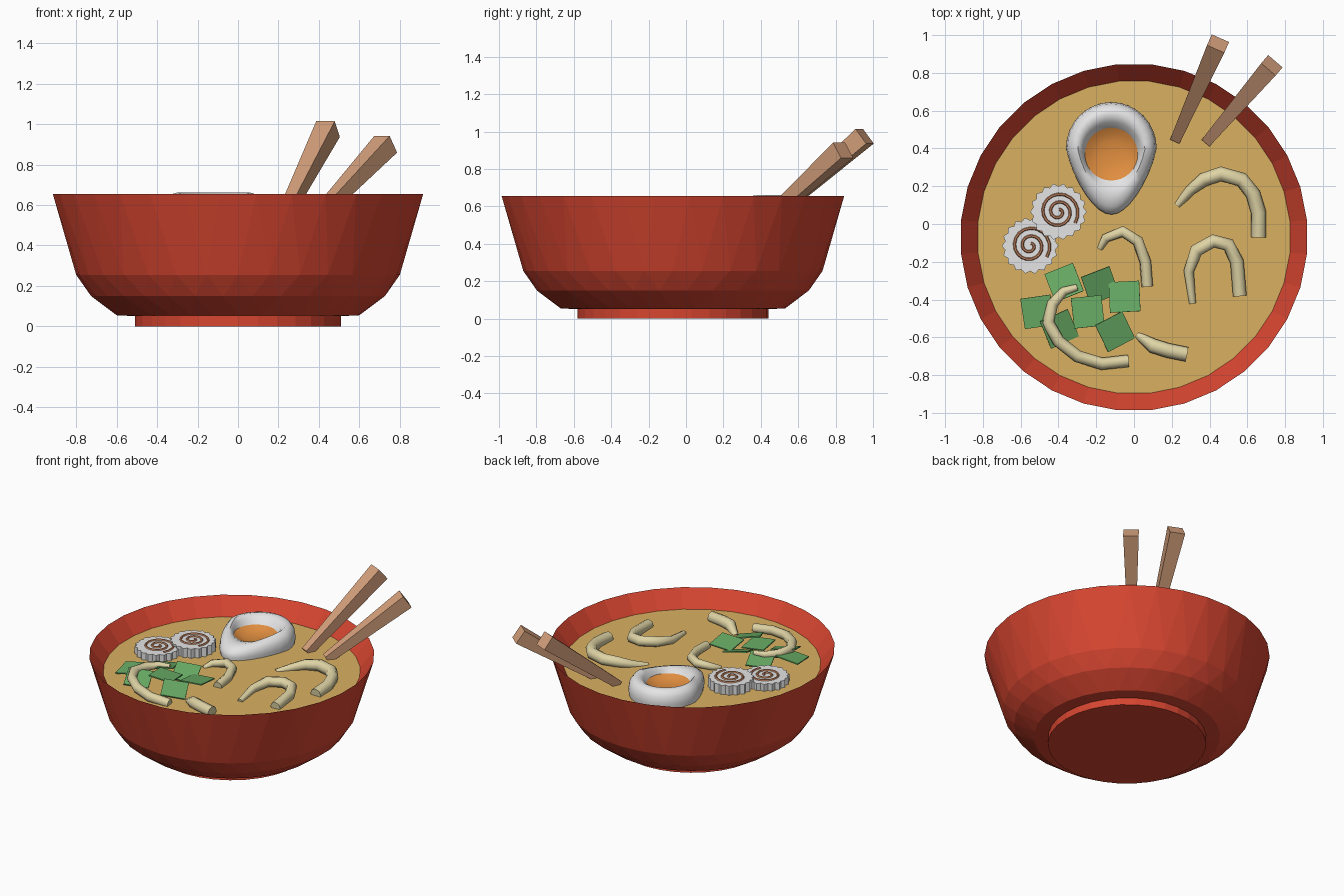
import bpy, bmesh, math
from mathutils import Vector, Matrix

if "Cube" in bpy.data.objects:
    bpy.data.objects.remove(bpy.data.objects["Cube"])

SEG = 32
BOWL_Y = -0.07
SOUP_Z = 0.54


def material(name, r, g, b):
    m = bpy.data.materials.new(name)
    m.use_nodes = True
    m.diffuse_color = (r, g, b, 1)
    m.node_tree.nodes["Principled BSDF"].inputs["Base Color"].default_value = (r, g, b, 1)
    return m


RED = material("red_lacquer", 0.68, 0.06, 0.03)
BROTH = material("broth", 0.70, 0.44, 0.12)
WHITE = material("white", 0.78, 0.78, 0.78)
YOLK = material("yolk_orange", 0.75, 0.27, 0.05)
GREEN = material("leaf_green", 0.14, 0.41, 0.13)
WOOD = material("wood", 0.66, 0.35, 0.20)
NOODLE = material("noodle_cream", 0.74, 0.66, 0.38)
SWIRL = material("swirl", 0.62, 0.26, 0.13)


def add(name, data, mat, smooth=None):
    ob = bpy.data.objects.new(name, data)
    bpy.context.collection.objects.link(ob)
    data.materials.append(mat)
    if smooth:
        bpy.ops.object.select_all(action="DESELECT")
        ob.select_set(True)
        bpy.context.view_layer.objects.active = ob
        bpy.ops.object.shade_smooth_by_angle(angle=math.radians(smooth))
    return ob


def loft(name, rings, mat, start=True, end=True, zigzag=(), smooth=None):
    """Skin rings of points; levels listed in zigzag are joined by triangles."""
    bm = bmesh.new()
    vs = [[bm.verts.new(p) for p in ring] for ring in rings]
    for level, (a, b) in enumerate(zip(vs, vs[1:])):
        n = len(a)
        for i in range(n):
            j = (i + 1) % n
            if level in zigzag:
                bm.faces.new((a[i], a[j], b[i]))
                bm.faces.new((b[i], a[j], b[j]))
            else:
                bm.faces.new((a[i], a[j], b[j], b[i]))
    if start:
        bm.faces.new(vs[0][::-1])
    if end:
        bm.faces.new(vs[-1])
    me = bpy.data.meshes.new(name)
    bm.to_mesh(me)
    bm.free()
    return add(name, me, mat, smooth)


def circle(r, z, cx=0.0, cy=BOWL_Y, shift=0.0, n=SEG):
    return [Vector((cx + r * math.cos(math.tau * (i + shift) / n),
                    cy + r * math.sin(math.tau * (i + shift) / n), z)) for i in range(n)]


# Bowl: foot, faceted zigzag belly, flared wall, inner lip
loft("bowl_foot", [circle(0.51, 0), circle(0.51, 0.06)], RED)
loft("bowl", [circle(0.50, 0.05), circle(0.60, 0.055), circle(0.73, 0.15, shift=0.5),
              circle(0.80, 0.255, shift=1), circle(0.92, 0.655, shift=1.5),
              circle(0.83, SOUP_Z, shift=1.5), circle(0.79, 0.46, shift=1.5)],
     RED, end=False, zigzag=(1, 2, 3))
loft("soup", [circle(0.80, 0.50, shift=0.5), circle(0.832, SOUP_Z, shift=0.5)], BROTH)


# Egg half with a hollow yolk
EGG_X, EGG_Y = -0.12, 0.40


def egg_ring(scale, z, drop):
    ring = []
    for i in range(SEG):
        t = math.tau * i / SEG
        s, c = math.sin(t), math.cos(t)
        low = max(0.0, -s)
        x = 0.24 * c * (1 - 0.3 * low)
        y = s * (0.35 if s < 0 else 0.245)
        ring.append(Vector((EGG_X + x * scale, EGG_Y - 0.02 * (1 - scale) + y * scale, z - drop * low)))
    return ring


yolk_rim = circle(0.14, 0.605, EGG_X, 0.37)
top = egg_ring(0.74, 0.662, 0.035)
between = [p.lerp(q, 0.55) + Vector((0, 0, 0.01)) for p, q in zip(top, yolk_rim)]
loft("egg_white", [egg_ring(0.95, 0.50, 0), egg_ring(1, 0.57, 0.01), egg_ring(0.97, 0.62, 0.03),
                   egg_ring(0.87, 0.653, 0.04), top, between, yolk_rim],
     WHITE, end=False, smooth=60)
loft("egg_yolk", [yolk_rim] + [circle(r, z, EGG_X, 0.37) for r, z in
                               ((0.11, 0.588), (0.07, 0.576), (0.02, 0.572))],
     YOLK, start=False, smooth=60)


def tube(name, points, depth, mat, radii=None, sides=2):
    cu = bpy.data.curves.new(name, "CURVE")
    cu.dimensions = "3D"
    cu.bevel_depth = depth
    cu.bevel_resolution = sides
    cu.use_fill_caps = True
    sp = cu.splines.new("POLY")
    sp.points.add(len(points) - 1)
    for i, p in enumerate(points):
        sp.points[i].co = (*p, 1)
        sp.points[i].radius = radii[i] if radii else 1
    tmp = bpy.data.objects.new(name + "_path", cu)
    bpy.context.collection.objects.link(tmp)
    me = bpy.data.meshes.new_from_object(tmp.evaluated_get(bpy.context.evaluated_depsgraph_get()))
    bpy.data.objects.remove(tmp)
    me.materials.clear()
    return add(name, me, mat, 50)


# Fish cake slices: scalloped discs with a spiral line
def fish_cake(name, x, y, z):
    teeth = 18
    ring = []
    for i in range(teeth * 4):
        t = math.tau * i / (teeth * 4)
        r = 0.142 + 0.008 * math.cos(teeth * t)
        ring.append(Vector((x + r * math.cos(t), y + r * math.sin(t), z)))
    loft(name, [[p - Vector((0, 0, 0.08)) for p in ring], ring], WHITE)
    path = []
    for i in range(41):
        u = i / 40
        a = -0.6 + u * 2.3 * math.tau
        r = 0.095 * (1 - u) + 0.012
        path.append((x + r * math.cos(a), y + r * math.sin(a), z))
    tube(name + "_swirl", path, 0.008, SWIRL, sides=1)


fish_cake("fish_cake_back", -0.40, 0.065, 0.605)
fish_cake("fish_cake_front", -0.55, -0.115, 0.59)


# Leaf squares: x, y, z, turn, tilt about x, tilt about y (degrees)
leaves = [(-0.51, -0.465, 0.575, 8, 6, -8), (-0.37, -0.31, 0.575, 22, -10, -6),
          (-0.18, -0.325, 0.58, 22, 16, 12), (-0.245, -0.465, 0.595, 6, -4, 5),
          (-0.05, -0.385, 0.585, 3, -6, -4), (-0.10, -0.57, 0.575, -62, 10, 14),
          (-0.395, -0.555, 0.57, 25, 14, 12)]
for k, (x, y, z, turn, tx, ty) in enumerate(leaves):
    m = (Matrix.Translation((x, y, z)) @ Matrix.Rotation(math.radians(ty), 4, "Y")
         @ Matrix.Rotation(math.radians(tx), 4, "X") @ Matrix.Rotation(math.radians(turn), 4, "Z"))
    h = 0.081
    square = [(-h, -h), (h, -h), (h, h), (-h, h)]
    loft(f"leaf_{k + 1}", [[m @ Vector((px, py, pz)) for px, py in square]
                           for pz in (-0.004, 0.004)], GREEN)


# Noodles: path points, thickness, height at start, middle and end
noodles = [
    ([(0.23, 0.10), (0.30, 0.18), (0.37, 0.235), (0.46, 0.265), (0.57, 0.235), (0.63, 0.16),
      (0.66, 0.06), (0.66, -0.07)], 0.040, (0.53, 0.575, 0.55)),
    ([(0.31, -0.42), (0.29, -0.25), (0.33, -0.14), (0.42, -0.09), (0.50, -0.11), (0.545, -0.2),
      (0.56, -0.38)], 0.036, (0.54, 0.58, 0.55)),
    ([(-0.18, -0.13), (-0.15, -0.075), (-0.06, -0.04), (0.02, -0.09), (0.06, -0.2),
      (0.07, -0.33)], 0.031, (0.535, 0.57, 0.55)),
    ([(-0.30, -0.335), (-0.37, -0.355), (-0.43, -0.42), (-0.455, -0.52), (-0.40, -0.62),
      (-0.30, -0.70), (-0.17, -0.74), (-0.03, -0.725)], 0.033, (0.595, 0.59, 0.55)),
    ([(0.02, -0.59), (0.10, -0.645), (0.18, -0.67), (0.28, -0.69)], 0.039, (0.53, 0.565, 0.56)),
]
for k, (path, depth, (z0, z1, z2)) in enumerate(noodles):
    last = len(path) - 1
    points, radii = [], []
    for i, (x, y) in enumerate(path):
        u = i / last
        z = z0 + (z1 - z0) * min(1, 3 * u) if u < 0.6 else z1 + (z2 - z1) * (u - 0.6) / 0.4
        points.append((x, y, z))
        radii.append(0.5 + 0.5 * min(1, 3 * u))
    tube(f"noodle_{k + 1}", points, depth, NOODLE, radii)


# Chopsticks: tapered square bars leaning over the rim
def chopstick(name, tip, end):
    tip, end = Vector(tip), Vector(end)
    d = (end - tip).normalized()
    side = Vector((0, 0, 1)).cross(d).normalized()
    up = d.cross(side)
    rings = []
    for p, h in ((tip - d * 0.04, 0.027), (end, 0.05)):
        rings.append([p + side * a * h + up * b * h for a, b in ((-1, -1), (1, -1), (1, 1), (-1, 1))])
    loft(name, rings, WOOD)


chopstick("chopstick_left", (0.41, 0.465, 0.56), (0.73, 0.84, 0.90))
chopstick("chopstick_right", (0.235, 0.48, 0.56), (0.445, 0.955, 0.975))
